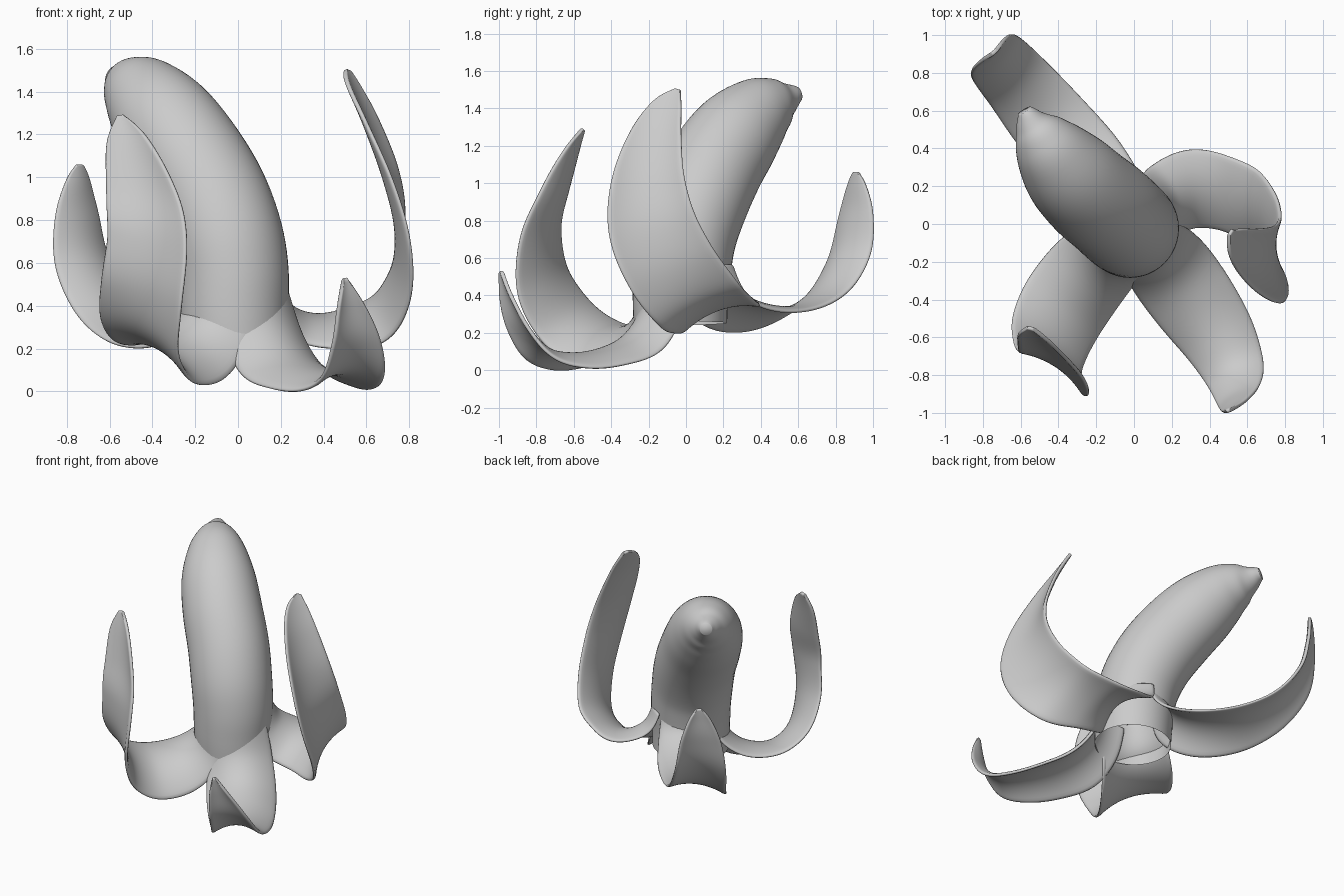
import bpy, math
from mathutils import Vector


def spline(rows, steps):
    """Catmull-Rom through rows of equal length."""
    out = []
    n = len(rows)
    for i in range(n - 1):
        a, b, c, d = (rows[min(max(k, 0), n - 1)] for k in (i - 1, i, i + 1, i + 2))
        for s in range(steps):
            t = s / steps
            out.append([0.5 * (2 * q + (r - p) * t + (2 * p - 5 * q + 4 * r - e) * t * t
                               + (3 * q - p - 3 * r + e) * t ** 3)
                        for p, q, r, e in zip(a, b, c, d)])
    out.append(list(rows[-1]))
    return out


def tangents(pts):
    last = len(pts) - 1
    return [(pts[min(i + 1, last)] - pts[max(i - 1, 0)]).normalized() for i in range(last + 1)]


def make_object(name, verts, faces):
    me = bpy.data.meshes.new(name)
    me.from_pydata(verts, [], faces)
    me.polygons.foreach_set("use_smooth", [True] * len(me.polygons))
    ob = bpy.data.objects.new(name, me)
    bpy.context.collection.objects.link(ob)
    return ob


def fruit(name, rows, sides=48):
    rows = spline(rows, 5)
    pts = [Vector(r[:3]) for r in rows]
    verts, faces = [], []
    for r, p, t in zip(rows, pts, tangents(pts)):
        u = Vector((0.7, 0.7, 0))
        u = (u - t * u.dot(t)).normalized()
        v = t.cross(u)
        for k in range(sides):
            a = 2 * math.pi * k / sides
            verts.append(p + r[3] * (u * math.cos(a) + v * math.sin(a)))
    for i in range(len(rows) - 1):
        for k in range(sides):
            m = (k + 1) % sides
            faces.append((i * sides + k, i * sides + m, (i + 1) * sides + m, (i + 1) * sides + k))
    faces.append(tuple(range((len(rows) - 1) * sides, len(rows) * sides)))
    return make_object(name, verts, faces)


def peel(name, rows, w0, w1, across=12):
    """Strip along a path; w0 and w1 are the width directions at root and tip."""
    rows = spline(rows, 5)
    pts = [Vector(r[:3]) for r in rows]
    w0, w1 = Vector(w0), Vector(w1)
    verts, faces = [], []
    for i, (r, p, t) in enumerate(zip(rows, pts, tangents(pts))):
        w = w0.lerp(w1, (i / (len(rows) - 1)) ** 2).normalized()
        w = (w - 0.6 * t * w.dot(t)).normalized()
        n = t.cross(w).normalized()
        for k in range(across + 1):
            u = 2 * k / across - 1
            verts.append(p + w * u * r[3] - n * r[4] * u * u)
    c = across + 1
    for i in range(len(rows) - 1):
        for k in range(across):
            faces.append((i * c + k, (i + 1) * c + k, (i + 1) * c + k + 1, i * c + k + 1))
    ob = make_object(name, verts, faces)
    sol = ob.modifiers.new("thickness", 'SOLIDIFY')
    sol.thickness = 0.022
    sol.offset = 0
    sub = ob.modifiers.new("smooth", 'SUBSURF')
    sub.levels = sub.render_levels = 1
    return ob


# Curved fruit: x, y, z, radius (open at the bottom)
fruit("fruit_body", [
    (-0.015, -0.03, 0.25, 0.25), (-0.02, -0.03, 0.38, 0.255), (-0.025, -0.02, 0.55, 0.262),
    (-0.055, 0.005, 0.72, 0.266), (-0.125, 0.07, 0.91, 0.267), (-0.235, 0.16, 1.1, 0.262),
    (-0.345, 0.27, 1.26, 0.244), (-0.435, 0.38, 1.37, 0.2), (-0.50, 0.47, 1.425, 0.148),
    (-0.54, 0.53, 1.45, 0.095), (-0.565, 0.575, 1.468, 0.06), (-0.58, 0.6, 1.475, 0.04)])

# Peels: x, y, z, half width, droop of the edges
peel("peel_front_right", [
    (0.12, -0.18, 0.50, 0.18, 0.10), (0.16, -0.215, 0.31, 0.21, 0.10),
    (0.235, -0.31, 0.18, 0.23, 0.11), (0.34, -0.45, 0.11, 0.225, 0.09),
    (0.45, -0.61, 0.085, 0.20, 0.08), (0.52, -0.76, 0.115, 0.165, 0.06),
    (0.54, -0.88, 0.24, 0.125, 0.03), (0.52, -0.95, 0.40, 0.07, 0.02),
    (0.50, -0.99, 0.53, 0.01, 0.0)], (0.82, 0.5, 0.03), (0.9, 0.4, 0.0))

peel("peel_back_left", [
    (-0.15, 0.14, 0.58, 0.18, 0.10), (-0.18, 0.18, 0.44, 0.20, 0.11),
    (-0.29, 0.33, 0.345, 0.22, 0.09), (-0.45, 0.53, 0.325, 0.215, 0.05),
    (-0.60, 0.72, 0.43, 0.19, 0.05), (-0.70, 0.84, 0.62, 0.17, 0.05),
    (-0.735, 0.89, 0.83, 0.135, 0.03), (-0.74, 0.905, 0.99, 0.07, 0.015),
    (-0.74, 0.91, 1.06, 0.015, 0.0)], (-0.68, -0.7, -0.27), (-0.75, -0.66, 0.0))

peel("peel_front_left", [
    (-0.14, -0.18, 0.52, 0.18, 0.10), (-0.17, -0.22, 0.34, 0.22, 0.11),
    (-0.25, -0.32, 0.23, 0.25, 0.10), (-0.36, -0.47, 0.20, 0.26, 0.07),
    (-0.43, -0.62, 0.29, 0.25, 0.05), (-0.42, -0.73, 0.48, 0.24, 0.05),
    (-0.405, -0.745, 0.72, 0.215, 0.04), (-0.445, -0.67, 0.95, 0.17, 0.04),
    (-0.515, -0.595, 1.17, 0.10, 0.02), (-0.55, -0.55, 1.29, 0.015, 0.0)],
    (0.66, -0.66, -0.42), (0.95, -0.25, 0.0))

peel("peel_right", [
    (0.18, 0.09, 0.55, 0.19, 0.10), (0.225, 0.12, 0.42, 0.21, 0.10),
    (0.33, 0.17, 0.345, 0.22, 0.07), (0.48, 0.145, 0.325, 0.22, 0.04),
    (0.64, 0.05, 0.38, 0.24, 0.05), (0.73, -0.08, 0.54, 0.25, 0.05),
    (0.74, -0.18, 0.76, 0.24, 0.05), (0.685, -0.2, 1.0, 0.20, 0.05),
    (0.60, -0.16, 1.25, 0.145, 0.03), (0.535, -0.10, 1.42, 0.085, 0.01),
    (0.51, -0.04, 1.5, 0.015, 0.0)], (-0.3, 0.9, 0.37), (0.4, 0.9, 0.0))
